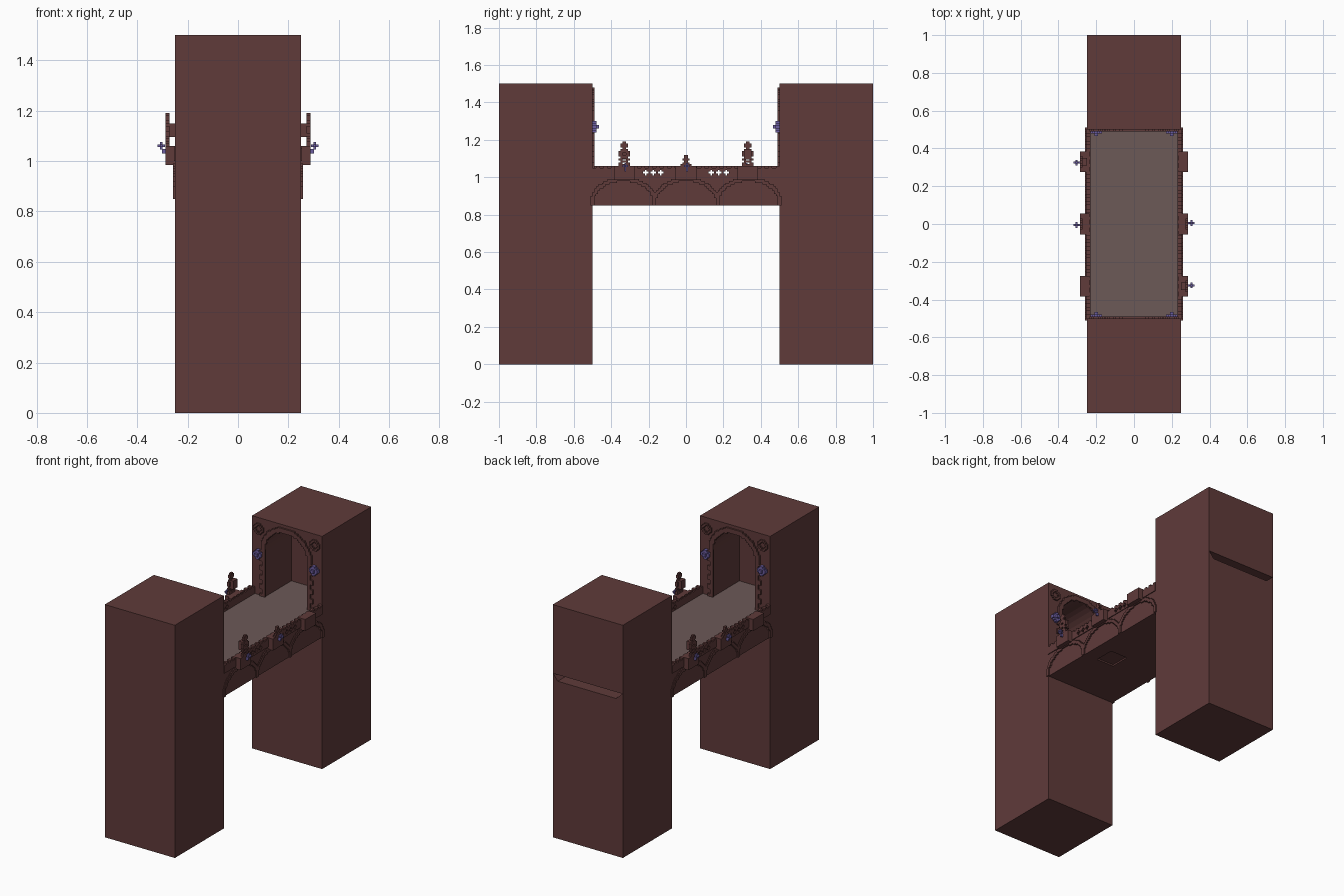
import bpy, bmesh, math
from mathutils import Matrix, Vector

if "Cube" in bpy.data.objects:
    bpy.data.objects.remove(bpy.data.objects["Cube"])


def material(name, rgb):
    m = bpy.data.materials.new(name)
    m.use_nodes = True
    m.diffuse_color = (*rgb, 1)
    m.node_tree.nodes["Principled BSDF"].inputs["Base Color"].default_value = (*rgb, 1)
    return m


STONE = material("red_brown_stone", (0.115, 0.043, 0.042))
PAVING = material("grey_paving", (0.150, 0.100, 0.096))
PETAL = material("violet_petal", (0.150, 0.110, 0.350))


def finish(name, bm, mat):
    mesh = bpy.data.meshes.new(name)
    bm.to_mesh(mesh)
    bm.free()
    mesh.materials.append(mat)
    ob = bpy.data.objects.new(name, mesh)
    bpy.context.collection.objects.link(ob)
    return ob


def boxes(name, items, mat, frame=Matrix()):
    """Each item is (x0, x1, y0, y1, z0, z1) in the given frame."""
    bm = bmesh.new()
    for x0, x1, y0, y1, z0, z1 in items:
        mid = Vector((x0 + x1, y0 + y1, z0 + z1)) / 2
        bmesh.ops.create_cube(bm, size=1, matrix=frame @ Matrix.Translation(mid)
                              @ Matrix.Diagonal((x1 - x0, y1 - y0, z1 - z0, 1)))
    return finish(name, bm, mat)


def relief(name, rule, u_range, v_range, depth, mat, frame, cell=0.01):
    """Blocky ornament: cells where rule(u, v) holds, merged into row runs."""
    items = []
    for j in range(*v_range):
        start = None
        for i in range(u_range[0], u_range[1] + 1):
            on = i < u_range[1] and rule(i, j)
            if on and start is None:
                start = i
            if not on and start is not None:
                items.append((start * cell, i * cell, j * cell, (j + 1) * cell, *depth))
                start = None
    return boxes(name, items, mat, frame)


def pattern(name, rows, depth, mat, frame, cell=0.01):
    """Blocky ornament from text rows, centred in u, standing on v = 0."""
    w, h = len(rows[0]), len(rows)
    shift = frame @ Matrix.Translation((-w * cell / 2, 0, 0))
    return relief(name, lambda i, j: rows[h - 1 - j][i] == "#",
                  (0, w), (0, h), depth, mat, shift, cell)


def frame_of(u, v, n, origin):
    m = Matrix((u, v, n)).transposed().to_4x4()
    m.translation = origin
    return m


def side_frame(x, y, z):      # u = y, v = z, outward +x
    return frame_of((0, 1, 0), (0, 0, 1), (1, 0, 0), (x, y, z))


def door_frame(x, y, z):      # u = x, v = z, outward -y
    return frame_of((1, 0, 0), (0, 0, 1), (0, -1, 0), (x, y, z))


def prism(name, outline, y0, y1):
    """Outline in x, z extruded along y."""
    bm = bmesh.new()
    face = bm.faces.new([bm.verts.new((x, y0, z)) for x, z in outline])
    new = bmesh.ops.extrude_face_region(bm, geom=[face])["geom"]
    bmesh.ops.translate(bm, vec=(0, y1 - y0, 0),
                        verts=[g for g in new if isinstance(g, bmesh.types.BMVert)])
    bmesh.ops.recalc_face_normals(bm, faces=bm.faces)
    return finish(name, bm, STONE)


def carve(ob, cutters):
    for c in cutters:
        mod = ob.modifiers.new("cut", "BOOLEAN")
        mod.operation, mod.solver, mod.object = "DIFFERENCE", "EXACT", c
    bpy.context.view_layer.update()
    dg = bpy.context.evaluated_depsgraph_get()
    mesh = bpy.data.meshes.new_from_object(ob.evaluated_get(dg))
    ob.modifiers.clear()
    ob.data = mesh
    for c in cutters:
        bpy.data.objects.remove(c)


# Towers with arched niches; the back one also has a slot in its outer face
arch = [(-0.155, 1.0), (0.155, 1.0)] + [
    (0.155 * math.cos(math.pi * k / 16), 1.3 + 0.155 * math.sin(math.pi * k / 16))
    for k in range(17)]
for name, s in (("front_tower", -1), ("back_tower", 1)):
    y0, y1 = sorted((s * 0.5, s * 1.0))
    tower = boxes(name, [(-0.25, 0.25, y0, y1, 0, 1.5)], STONE)
    cutters = [prism("niche_cutter", arch, s * 0.4, s * 0.765)]
    if s > 0:
        slot = [(-0.20, 1.015), (0.215, 1.015), (0.247, 1.057), (-0.247, 1.057)]
        cutters.append(prism("slot_cutter", slot, 0.8, 1.1))
    carve(tower, cutters)

# Bridge slab with a shallow hatch below, and the paved deck
slab = boxes("bridge_slab", [(-0.25, 0.25, -0.5, 0.5, 0.85, 1.0)], STONE)
carve(slab, [boxes("hatch_cutter", [(0.03, 0.155, -0.16, -0.03, 0.8, 0.86)], STONE)])
boxes("deck", [(-0.24, 0.24, -0.5, 0.5, 0.999, 1.004)]
      + [(-0.155, 0.155, *sorted((s * 0.5, s * 0.765)), 0.999, 1.004) for s in (-1, 1)], PAVING)


# Rules for the blocky ornaments (cell indices, one cell = 0.01)
def parapet_rule(i, j):
    if j == 5:
        return i % 4 < 2
    for c in (13, 17, 21):
        d = min(abs(i - c), abs(i + c + 1))
        if (j == 2 and d <= 1) or (j in (1, 3) and d == 0):
            return False
    return True


def arcade_rule(i, j):
    y, z = (i + 0.5) * 0.01, (j + 0.5) * 0.01
    d = min(abs(y - c) for c in (-0.333, 0, 0.333))
    h = z - 0.865
    return ((d / 0.18) ** 2 + (h / 0.135) ** 2 <= 1
            and (d / 0.158) ** 2 + (h / 0.113) ** 2 >= 1)


def surround_rule(i, j):
    x, z = abs((i + 0.5) * 0.01), (j + 0.5) * 0.01
    if z > 1.3:
        return 0.155 <= math.hypot(x, z - 1.3) <= 0.185
    return 0.15 <= x < (0.19 if (j // 3) % 2 else 0.17)


SPIRE = ["..##..", ".####.", ".####.", "..##..", ".####.", "######", "##..##",
         "######", ".####.", "##..##", ".####.", "##..##", "######"]
FINIAL = ["..##..", "..##..", ".####.", "..##..", ".####.", "######"]
DIAMOND = ["..###..", ".##.##.", "##...##", "#.....#", "##...##", ".##.##.", "..###.."]
FLOWER = ["..##..", ".####.", "##..##", "##..##", ".####.", "..##.."]
CROSS = [".#.", "###", ".#."]

# Both long sides and both doorways repeat under a half turn
for tag, turn in (("left", Matrix()), ("right", Matrix.Rotation(math.pi, 4, "Z"))):
    relief(tag + "_parapet", parapet_rule, (-50, 50), (0, 6), (0, 0.025), STONE,
           turn @ side_frame(0.23, 0, 1.0))
    relief(tag + "_arcade_trim", arcade_rule, (-51, 51), (85, 101), (0, 0.009), STONE,
           turn @ side_frame(0.25, 0, 0))
    boxes(tag + "_pedestals", [(0.235, 0.287, y - 0.055, y + 0.055, 0.985, 1.06)
                               for y in (-0.33, 0, 0.33)], STONE, turn)
    pattern(tag + "_spire", SPIRE, (0, 0.015), STONE, turn @ side_frame(0.272, -0.33, 1.06))
    boxes(tag + "_spire_bracket", [(0.25, 0.273, -0.35, -0.31, 1.095, 1.15)], STONE, turn)
    pattern(tag + "_finial", FINIAL, (0, 0.015), STONE, turn @ side_frame(0.272, 0, 1.06))

    # Small flowers on stems outside the pedestals
    for k, y in enumerate((-0.325, 0.005)):
        pattern(f"{tag}_small_flower_{k}", CROSS, (0, 0.01), PETAL,
                turn @ side_frame(0.30, y, 1.045))
        boxes(f"{tag}_small_flower_stem_{k}",
              [(0.29, 0.32, y - 0.005, y + 0.005, 1.055, 1.065),
               (0.285, 0.302, y - 0.005, y + 0.005, 1.03, 1.048)], PETAL, turn)

    # Doorway surround, corner diamonds and wall flowers
    relief(tag + "_door_surround", surround_rule, (-20, 20), (100, 150), (0, 0.011), STONE,
           turn @ door_frame(0, 0.5, 0))
    for k, x in enumerate((-0.2, 0.2)):
        pattern(f"{tag}_corner_diamond_{k}", DIAMOND, (0, 0.01), STONE,
                turn @ door_frame(x, 0.5, 1.395))
        pattern(f"{tag}_wall_flower_{k}", FLOWER, (0, 0.022), PETAL,
                turn @ door_frame(x, 0.5, 1.24))
        boxes(f"{tag}_wall_flower_heart_{k}",
              [(x - 0.01, x + 0.01, 0.465, 0.5, 1.26, 1.28)], PETAL, turn)
